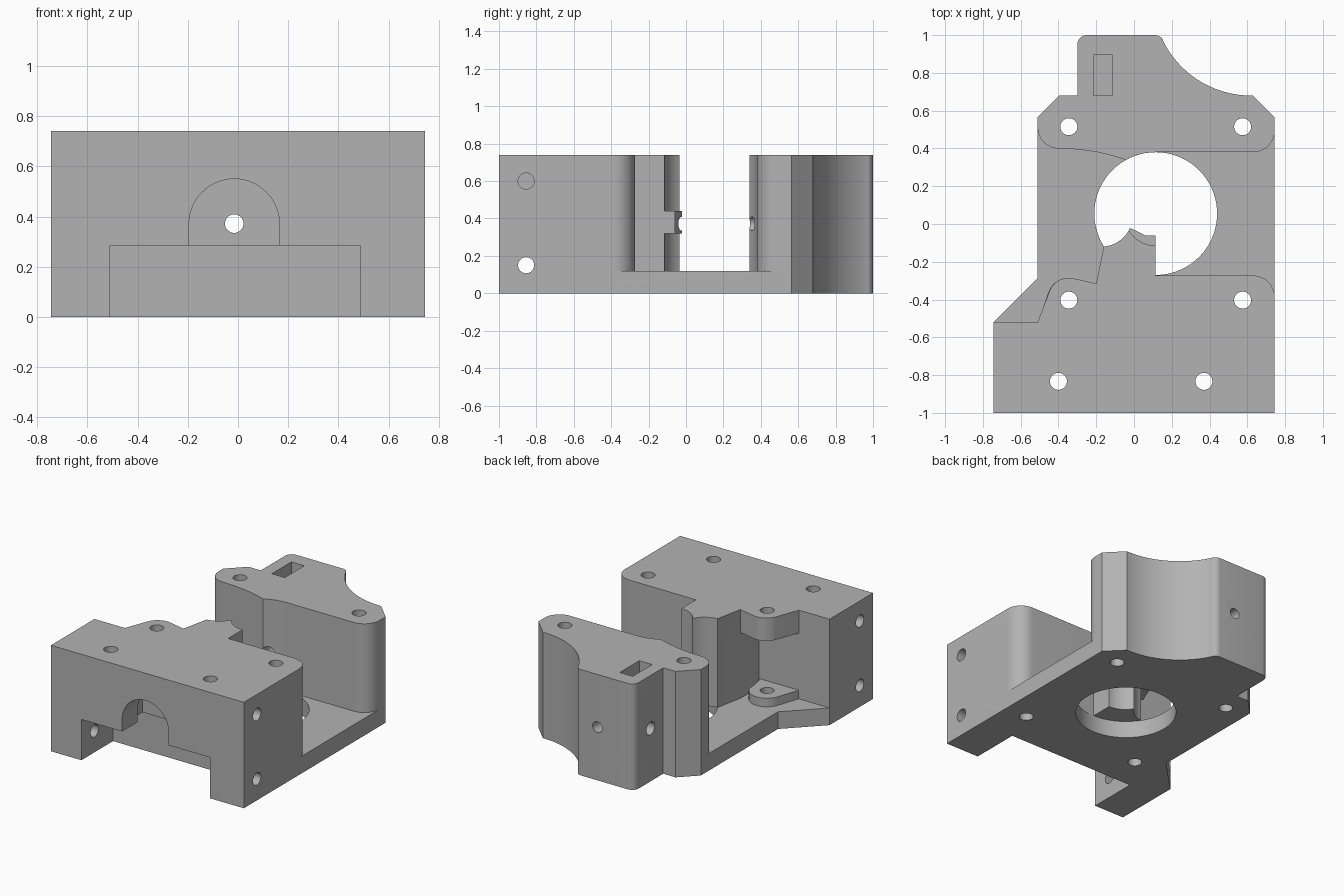
import bpy, bmesh, math
from mathutils import Matrix

if "Cube" in bpy.data.objects:
    bpy.data.objects.remove(bpy.data.objects["Cube"])

grey = bpy.data.materials.new("plain_grey")
grey.use_nodes = True
colour = (0.45, 0.45, 0.45, 1)
grey.diffuse_color = colour
grey.node_tree.nodes["Principled BSDF"].inputs["Base Color"].default_value = colour

H, PLATE = 0.74, 0.12


def add(name, bm):
    bmesh.ops.recalc_face_normals(bm, faces=bm.faces)
    mesh = bpy.data.meshes.new(name)
    bm.to_mesh(mesh)
    bm.free()
    mesh.materials.append(grey)
    ob = bpy.data.objects.new(name, mesh)
    bpy.context.scene.collection.objects.link(ob)
    return ob


def arc(cx, cy, r, a, b, n=12):
    return [(cx + r * math.cos(math.radians(a + (b - a) * i / n)),
             cy + r * math.sin(math.radians(a + (b - a) * i / n))) for i in range(n + 1)]


def prism(name, outline, lo, hi, axis="Z"):
    """Extrude an outline along z, or an x-z outline along y."""
    bm = bmesh.new()
    place = (lambda p, d: (p[0], p[1], d)) if axis == "Z" else (lambda p, d: (p[0], d, p[1]))
    face = bm.faces.new([bm.verts.new(place(p, lo)) for p in outline])
    new = bmesh.ops.extrude_face_region(bm, geom=[face])["geom"]
    shift = (0, 0, hi - lo) if axis == "Z" else (0, hi - lo, 0)
    bmesh.ops.translate(bm, vec=shift, verts=[v for v in new if isinstance(v, bmesh.types.BMVert)])
    return add(name, bm)


def box(name, x, y, z):
    return prism(name, [(x[0], y[0]), (x[1], y[0]), (x[1], y[1]), (x[0], y[1])], *z)


def rod(name, centre, r, length, axis="Z", n=32):
    bm = bmesh.new()
    turn = {"Z": Matrix(), "X": Matrix.Rotation(math.pi / 2, 4, "Y"),
            "Y": Matrix.Rotation(math.pi / 2, 4, "X")}[axis]
    bmesh.ops.create_cone(bm, cap_ends=True, segments=n, radius1=r, radius2=r, depth=length,
                          matrix=Matrix.Translation(centre) @ turn)
    return add(name, bm)


def combine(target, tool, operation="DIFFERENCE"):
    """Apply a boolean and remove its helper."""
    mod = target.modifiers.new("combine", "BOOLEAN")
    mod.operation, mod.object, mod.solver = operation, tool, "EXACT"
    bpy.context.view_layer.update()
    graph = bpy.context.evaluated_depsgraph_get()
    mesh = bpy.data.meshes.new_from_object(target.evaluated_get(graph))
    target.modifiers.clear()
    target.data = mesh
    bpy.data.objects.remove(tool)


# Outline shared by the plate and the rear block
rear_edge = ([(0.745, 0.565), (0.63, 0.68)] + arc(0.62, 1.2, 0.52, 270, 207, 24)
             + arc(0.11, 0.95, 0.05, 30, 90, 6) + arc(-0.25, 0.95, 0.05, 90, 180, 6)
             + [(-0.30, 0.68), (-0.395, 0.68), (-0.51, 0.565)])

# Base plate with the large round opening
body = prism("mounting_body", [(-0.745, -1), (0.745, -1)] + rear_edge
             + [(-0.51, -0.285), (-0.745, -0.52)], 0, PLATE)
combine(body, rod("opening", (0.115, 0.055, 0), 0.325, 1, n=72))

# Rear block, its front face following the opening
rear = prism("rear_block", rear_edge + arc(-0.40, 0.51, 0.11, 180, 270)
             + [(-0.30, 0.395), (-0.20, 0.382), (-0.12, 0.363)]
             + arc(0.115, 0.055, 0.325, 119, 90, 8) + arc(0.63, 0.495, 0.115, 270, 360),
             PLATE, H)

# Front block with the tip reaching over the opening
front = prism("front_block", [(-0.745, -1), (0.745, -1)] + arc(0.63, -0.388, 0.115, 0, 90)
              + [(0.115, -0.273), (0.115, -0.06), (0.06, -0.06), (0.01, -0.035)]
              + arc(-0.175, 0.05, 0.17, -25, -85) + [(-0.20, -0.315)]
              + arc(-0.345, -0.395, 0.11, 80, 158) + [(-0.51, -0.52), (-0.745, -0.52)],
              PLATE, H)
combine(front, box("boss_recess", (-0.70, -0.20), (-0.52, -0.25), (0, 0.58)))
for lo, hi in ((0, 0.32), (0.44, 1)):
    combine(front, rod("gear_scoop", (0.115, 0.05, (lo + hi) / 2), 0.165, hi - lo, n=48))

# Low boss around the plate bolt
boss = prism("low_boss", [(-0.51, -0.53), (-0.21, -0.53)]
             + arc(-0.345, -0.4, 0.115, -10, 160, 16), 0.06, 0.18)

for part in (rear, front, boss):
    combine(body, part, "UNION")

# Front notch and the arched socket that widens inside
combine(body, box("notch", (-0.51, 0.485), (-1.1, -0.65), (-0.1, 0.285)))
for r, lo, hi in ((0.18, -1.1, -0.82), (0.24, -0.83, -0.69)):
    arch = arc(-0.015, 0.37, r, 0, 180, 32) + [(-0.015 - r, 0.2), (-0.015 + r, 0.2)]
    combine(body, prism("socket", arch, lo, hi, "Y"))

# Long feed channel
combine(body, rod("feed_channel", (-0.015, 0, 0.372), 0.037, 3, "Y"))

# Vertical bolt holes
for x, y in ((-0.345, 0.515), (0.575, 0.515), (-0.345, -0.403), (0.575, -0.403),
             (-0.4, -0.833), (0.37, -0.833)):
    combine(body, rod("bolt_hole", (x, y, 0.4), 0.045, 2))

# Side holes in the front block
for side in (-1, 1):
    for z in (0.15, 0.6):
        combine(body, rod("side_hole", (side * 0.745, -0.855, z), 0.043, 0.6, "X"))

# Nut slot and its screw hole in the rear block
combine(body, box("nut_slot", (-0.215, -0.115), (0.68, 0.895), (0.25, 1)))
combine(body, rod("screw_hole", (-0.2, 0.82, 0.37), 0.045, 0.4, "X"))

# Smooth the round walls and keep the edges sharp
bpy.ops.object.select_all(action="DESELECT")
body.select_set(True)
bpy.context.view_layer.objects.active = body
bpy.ops.object.shade_smooth_by_angle(angle=math.radians(25))
